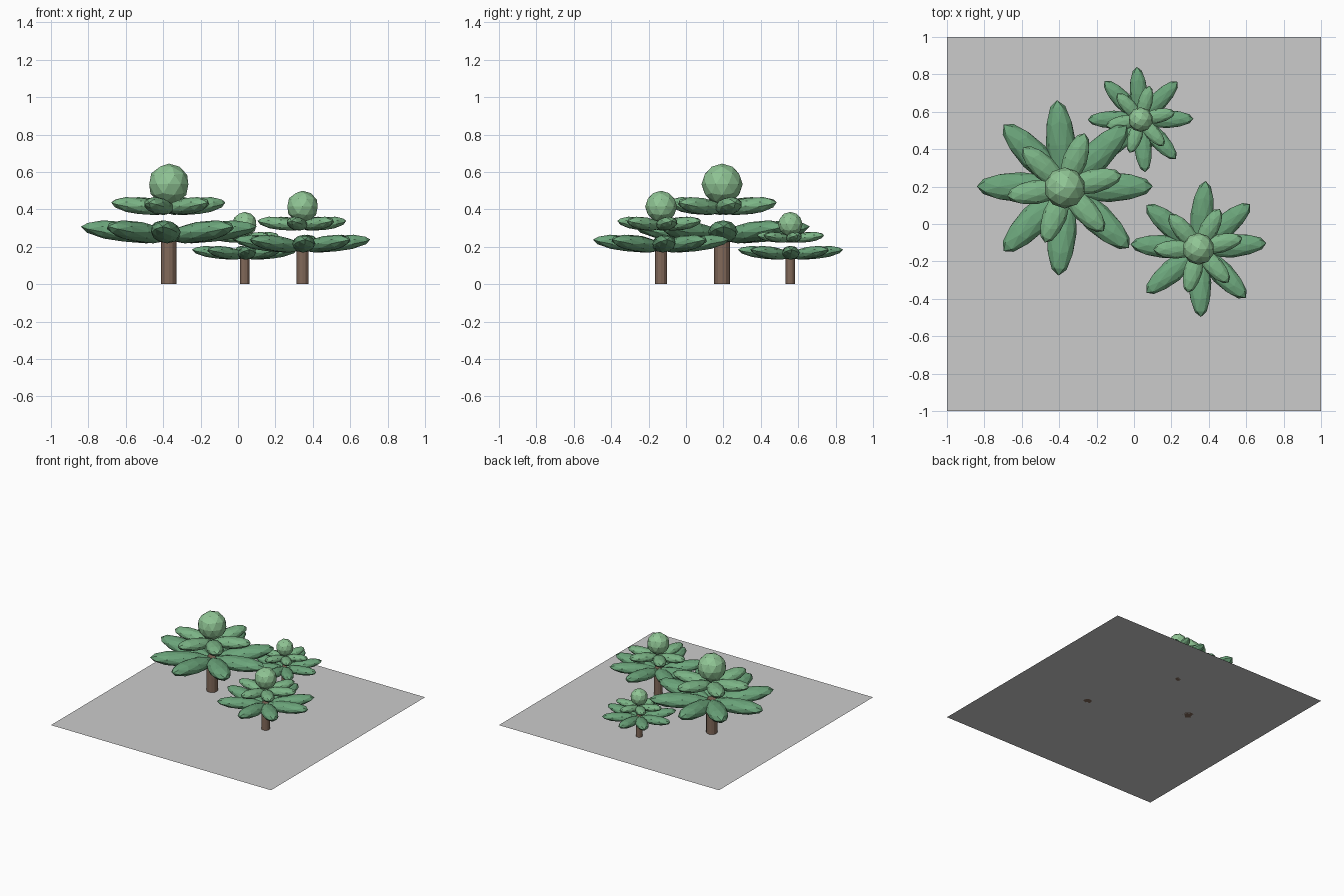
import bpy, bmesh
from math import radians
from mathutils import Matrix

if "Cube" in bpy.data.objects:
    bpy.data.objects.remove(bpy.data.objects["Cube"])


def material(name, rgb):
    m = bpy.data.materials.new(name)
    m.diffuse_color = (*rgb, 1)
    m.use_nodes = True
    m.node_tree.nodes["Principled BSDF"].inputs["Base Color"].default_value = m.diffuse_color
    return m


BARK = material("bark", (0.22, 0.14, 0.10))
LOW = material("lower_green", (0.15, 0.38, 0.20))
MID = material("upper_green", (0.20, 0.46, 0.24))
TOP = material("crown_green", (0.28, 0.56, 0.30))


def finish(name, bm, mat=None):
    me = bpy.data.meshes.new(name)
    bm.to_mesh(me)
    bm.free()
    if mat:
        me.materials.append(mat)
    ob = bpy.data.objects.new(name, me)
    bpy.context.collection.objects.link(ob)


def leaf_ring(name, base, angles, reach, width, thick, z, tilt, mat):
    # Stretched low-poly spheres pointing outward, tips slightly raised
    bm = bmesh.new()
    for a in angles:
        m = (base @ Matrix.Rotation(radians(a), 4, 'Z')
             @ Matrix.Translation((reach / 2, 0, z))
             @ Matrix.Rotation(radians(-tilt), 4, 'Y')
             @ Matrix.Diagonal((reach / 2, width, thick, 1))
             @ Matrix.Rotation(radians(90), 4, 'Y'))
        bmesh.ops.create_icosphere(bm, subdivisions=2, radius=1, matrix=m)
    finish(name, bm, mat)


def tree(label, x, y, s, low, high):
    base = Matrix.Translation((x, y, 0)) @ Matrix.Scale(s, 4)
    # Trunk
    bm = bmesh.new()
    h = 0.28
    bmesh.ops.create_cone(bm, cap_ends=True, segments=12, radius1=0.042,
                          radius2=0.042, depth=h,
                          matrix=base @ Matrix.Translation((0, 0, h / 2)))
    finish(label + "_trunk", bm, BARK)
    # Two tiers of leaves
    leaf_ring(label + "_lower_leaves", base, low, 0.472, 0.08, 0.055, 0.28, 7, LOW)
    leaf_ring(label + "_upper_leaves", base, high, 0.312, 0.065, 0.045, 0.418, 7, MID)
    # Round crown
    bm = bmesh.new()
    bmesh.ops.create_icosphere(bm, subdivisions=2, radius=0.11,
                               matrix=base @ Matrix.Translation((0, 0, 0.535)))
    finish(label + "_crown", bm, TOP)


# Ground sheet
bm = bmesh.new()
bmesh.ops.create_grid(bm, x_segments=1, y_segments=1, size=1)
finish("ground", bm)

# Trees
tree("large_tree", -0.37, 0.193, 1.0,
     (1, 45, 95, 134, 179, 226, 266, 317), (13, 70, 136, 188, 250, 312))
tree("medium_tree", 0.345, -0.133, 0.775,
     (5, 41, 84, 140, 176, 220, 272, 314), (14, 62, 130, 181, 256, 312))
tree("small_tree", 0.035, 0.558, 0.6,
     (1, 46, 94, 133, 180, 226, 275, 312), (12, 75, 132, 190, 252, 312))
